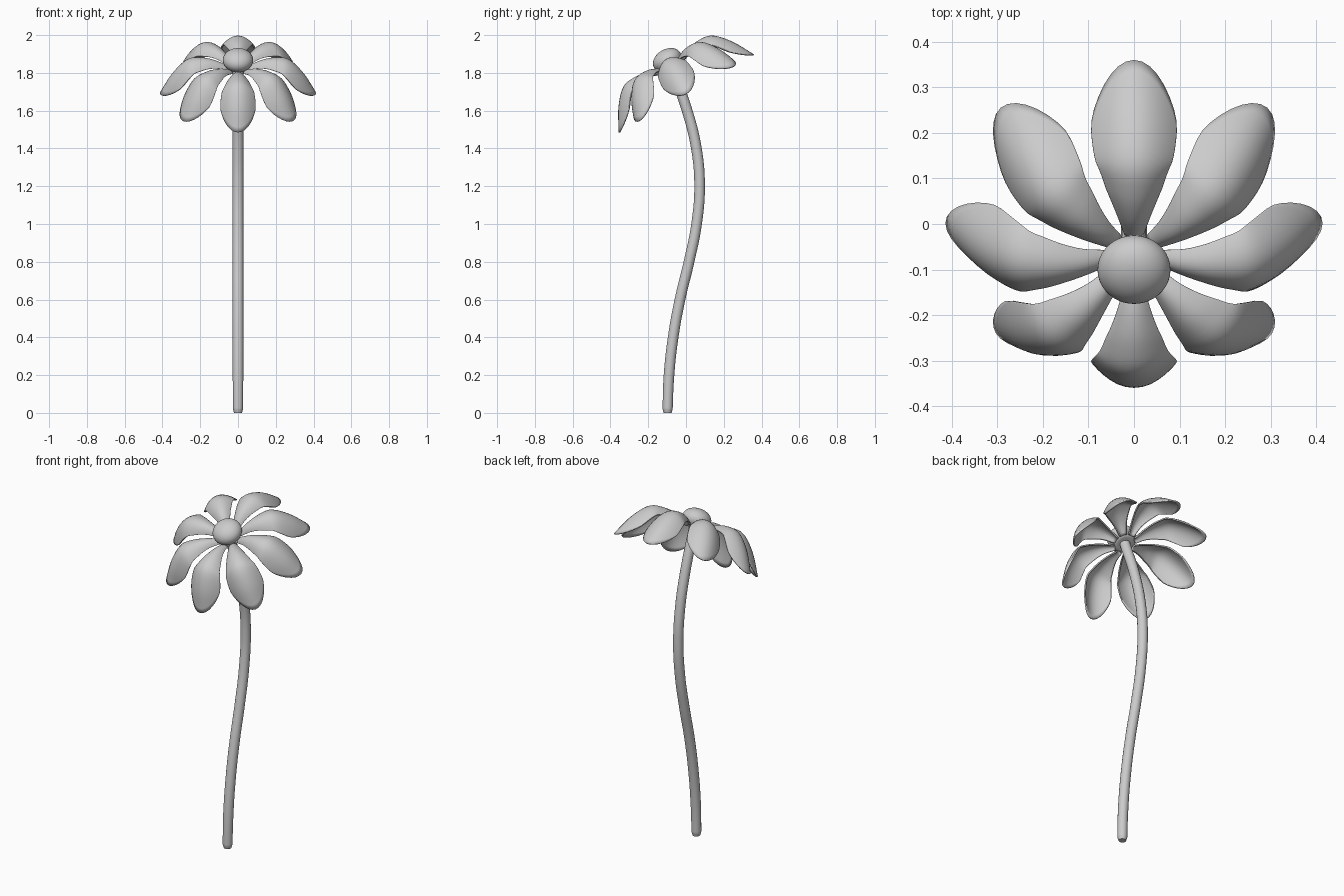
import bpy, bmesh, math
from mathutils import Matrix, Vector

if "Cube" in bpy.data.objects:
    bpy.data.objects.remove(bpy.data.objects["Cube"])

# Flower head frame: tilted 30 degrees towards the front
HEAD = Matrix.Translation((0, -0.09, 1.85)) @ Matrix.Rotation(math.radians(30), 4, 'X')

# Petal control points: radius, height, half width
PROFILE = [Vector(p) for p in (
    (0.055, -0.022, 0.018), (0.12, 0.010, 0.036), (0.195, 0.024, 0.061),
    (0.27, 0.010, 0.081), (0.345, -0.070, 0.092), (0.41, -0.185, 0.088))]


def sample(s):
    """Smooth interpolation along the petal profile, s from 0 to 1."""
    n = len(PROFILE) - 1
    i = min(int(s * n), n - 1)
    t = s * n - i
    b, c = PROFILE[i], PROFILE[i + 1]
    a = PROFILE[i - 1] if i > 0 else 2 * b - c
    d = PROFILE[i + 2] if i + 2 <= n else 2 * c - b
    return 0.5 * (2 * b + (c - a) * t + (2 * a - 5 * b + 4 * c - d) * t * t
                  + (3 * b - a - 3 * c + d) * t ** 3)


def finish(name, bm, matrix):
    bmesh.ops.recalc_face_normals(bm, faces=bm.faces)
    mesh = bpy.data.meshes.new(name)
    bm.to_mesh(mesh)
    bm.free()
    mesh.shade_smooth()
    ob = bpy.data.objects.new(name, mesh)
    ob.matrix_world = matrix
    bpy.context.collection.objects.link(ob)
    return ob


def petal(name, angle):
    bm = bmesh.new()
    rows, cols = 24, 16
    grid = []
    for j in range(cols + 1):
        t = math.sin((j / cols - 0.5) * math.pi)
        end = 1 - 0.24 * (1 - math.sqrt(max(0, 1 - t * t)))
        line = []
        for i in range(rows + 1):
            s = end * i / rows
            r, h, w = sample(s)
            tan = sample(min(1, s + 0.01)) - sample(max(0, s - 0.01))
            nrm = Vector((-tan.y, tan.x)).normalized()
            drop = 0.6 * w * t * t          # cupped cross-section
            line.append(bm.verts.new((r - nrm.x * drop, w * t, h - nrm.y * drop)))
        grid.append(line)
    for j in range(cols):
        for i in range(rows):
            bm.faces.new((grid[j][i], grid[j][i + 1], grid[j + 1][i + 1], grid[j + 1][i]))
    ob = finish(name, bm, HEAD @ Matrix.Rotation(angle, 4, 'Z'))
    mod = ob.modifiers.new("thickness", 'SOLIDIFY')
    mod.thickness = 0.008
    mod.offset = 0


# Eight petals around the head
for k in range(8):
    petal(f"petal_{k + 1}", k * math.pi / 4)

# Domed centre with a flat underside
bm = bmesh.new()
bmesh.ops.create_uvsphere(bm, u_segments=40, v_segments=24, radius=1)
for v in bm.verts:
    v.co = (v.co.x * 0.08, v.co.y * 0.08, max(v.co.z * 0.058 + 0.02, -0.026))
centre = finish("flower_centre", bm, HEAD)

# Curved stem, rounded at the foot
PATH = [(-0.097, 0.0, 0.75), (-0.097, 0.02, 0.95), (-0.09, 0.2, 1), (-0.068, 0.4, 1),
        (-0.032, 0.6, 1), (0.016, 0.8, 1), (0.056, 1.0, 1), (0.072, 1.2, 1),
        (0.055, 1.4, 1), (0.006, 1.6, 1), (-0.075, 1.825, 1)]
curve = bpy.data.curves.new("stem", 'CURVE')
curve.dimensions = '3D'
curve.bevel_depth = 0.028
curve.bevel_resolution = 6
curve.use_fill_caps = True
spline = curve.splines.new('BEZIER')
spline.bezier_points.add(len(PATH) - 1)
for p, (y, z, rad) in zip(spline.bezier_points, PATH):
    p.co = (0, y, z)
    p.radius = rad
    p.handle_left_type = p.handle_right_type = 'AUTO'
stem = bpy.data.objects.new("stem", curve)
bpy.context.collection.objects.link(stem)

# Convert the stem to a mesh and shade with sharp rims
for ob in (stem, centre):
    bpy.ops.object.select_all(action='DESELECT')
    ob.select_set(True)
    bpy.context.view_layer.objects.active = ob
    if ob.type == 'CURVE':
        bpy.ops.object.convert(target='MESH')
    bpy.ops.object.shade_smooth_by_angle(angle=math.radians(40))
